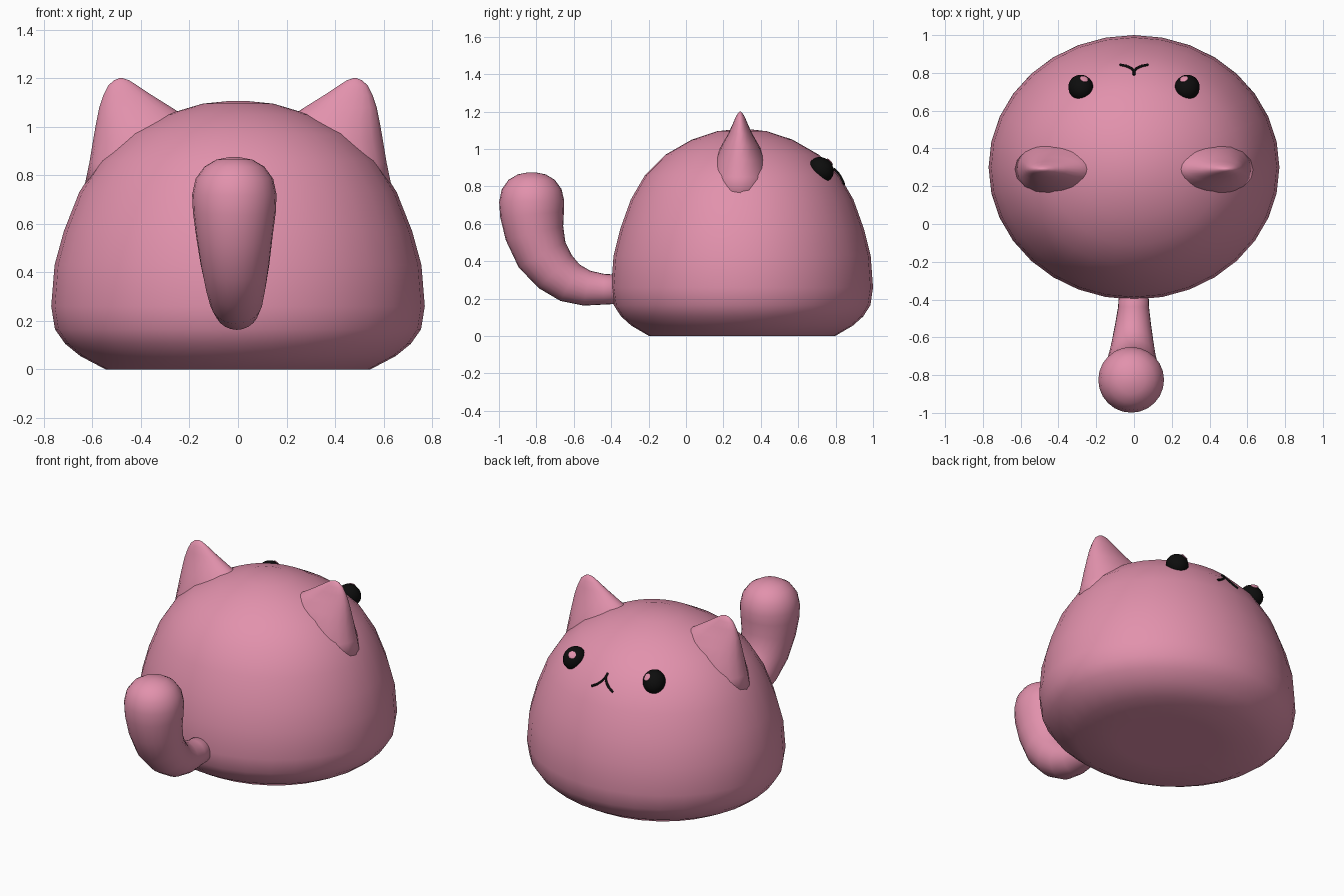
import bpy, bmesh
from math import sin, cos, pi
from mathutils import Vector
from mathutils.bvhtree import BVHTree

cube = bpy.data.objects.get("Cube")
if cube:
    bpy.data.objects.remove(cube)


def material(name, rgb, rough):
    m = bpy.data.materials.new(name)
    m.use_nodes = True
    m.diffuse_color = (*rgb, 1)
    bsdf = m.node_tree.nodes["Principled BSDF"]
    bsdf.inputs["Base Color"].default_value = (*rgb, 1)
    bsdf.inputs["Roughness"].default_value = rough
    return m


PINK = material("soft pink", (0.76, 0.285, 0.415), 0.6)
BLACK = material("black", (0.004, 0.004, 0.004), 0.5)


def finish(name, bm, mat):
    """Turn a bmesh into a smooth shaded object."""
    bmesh.ops.recalc_face_normals(bm, faces=bm.faces)
    for f in bm.faces:
        f.smooth = True
    mesh = bpy.data.meshes.new(name)
    bm.to_mesh(mesh)
    mesh.materials.append(mat)
    ob = bpy.data.objects.new(name, mesh)
    bpy.context.collection.objects.link(ob)
    return ob


def loft(rings, sides):
    """Skin rings given as (centre, half axis u, half axis v); ends are fans."""
    bm = bmesh.new()
    loops = []
    for c, u, v in rings:
        angles = [2 * pi * i / sides for i in range(sides)]
        loops.append([bm.verts.new(c + u * cos(a) + v * sin(a)) for a in angles])
    for a, b in zip(loops, loops[1:]):
        for i in range(sides):
            j = (i + 1) % sides
            bm.faces.new((a[i], a[j], b[j], b[i]))
    for end, ring in ((loops[0], rings[0]), (loops[-1], rings[-1])):
        tip = bm.verts.new(ring[0])
        for i in range(sides):
            bm.faces.new((end[i], end[(i + 1) % sides], tip))
    return bm


# Body: squat oval dome, (height, relative radius)
PROFILE = [(0, 0.4), (0, 0.71), (0.055, 0.845), (0.105, 0.925), (0.165, 0.98),
           (0.26, 1), (0.43, 0.982), (0.57, 0.932), (0.73, 0.85), (0.86, 0.742),
           (0.97, 0.585), (1.05, 0.385), (1.095, 0.19), (1.106, 0.05)]
body_bm = loft([(Vector((0, 0.3, z)), Vector((0.77 * r, 0, 0)), Vector((0, 0.7 * r, 0)))
                for z, r in PROFILE], 32)
finish("body", body_bm, PINK)
body_tree = BVHTree.FromBMesh(body_bm)


def on_body(x, y):
    """Point and normal on the dome above (x, y)."""
    point, normal, _, _ = body_tree.ray_cast(Vector((x, y, 3)), Vector((0, 0, -1)))
    return point, (normal if normal.z > 0 else -normal)


# Ears: flared cones, (height, inner x, outer x, half depth)
EAR = [(0.73, 0.3, 0.638, 0.15), (0.85, 0.2, 0.613, 0.155), (0.94, 0.14, 0.598, 0.135),
       (1.02, 0.18, 0.584, 0.1), (1.08, 0.275, 0.572, 0.065), (1.13, 0.355, 0.555, 0.042),
       (1.17, 0.415, 0.535, 0.025), (1.192, 0.45, 0.51, 0.012), (1.2, 0.475, 0.49, 0.003)]
for side, label in ((1, "left"), (-1, "right")):
    rings = [(Vector((side * (a + b) / 2, 0.29, z)), Vector(((b - a) / 2, 0, 0)),
              Vector((0, d, 0))) for z, a, b, d in EAR]
    finish(label + "_ear", loft(rings, 20), PINK)

# Tail: thickening tube that curls upward, (y, z, radius)
TAIL = [(-0.3, 0.25, 0.075), (-0.44, 0.25, 0.082), (-0.53, 0.256, 0.095),
        (-0.62, 0.285, 0.11), (-0.7, 0.345, 0.125), (-0.77, 0.435, 0.142),
        (-0.81, 0.55, 0.158), (-0.823, 0.65, 0.171), (-0.825, 0.72, 0.174),
        (-0.825, 0.785, 0.16), (-0.825, 0.835, 0.124), (-0.825, 0.864, 0.075),
        (-0.825, 0.875, 0.02)]
rings = []
for i, (y, z, r) in enumerate(TAIL):
    before, after = TAIL[max(i - 1, 0)], TAIL[min(i + 1, len(TAIL) - 1)]
    along = Vector((0, after[0] - before[0], after[1] - before[1])).normalized()
    across = Vector((1, 0, 0))
    shift = -0.015 * min(1, i / 6)
    rings.append((Vector((shift, y, z)), across * r, along.cross(across) * r))
finish("tail", loft(rings, 24), PINK)


def button(name, centre, normal, size, mat):
    """Ellipsoid whose local z points along the normal."""
    bm = bmesh.new()
    bmesh.ops.create_uvsphere(bm, u_segments=24, v_segments=14, radius=1)
    bmesh.ops.scale(bm, vec=size, verts=bm.verts)
    ob = finish(name, bm, mat)
    ob.rotation_euler = normal.to_track_quat("Z", "Y").to_euler()
    ob.location = centre


# Eyes with a small highlight plate
for side, label in ((1, "left"), (-1, "right")):
    spot, normal = on_body(side * 0.28, 0.72)
    centre = spot + normal * 0.005
    button(label + "_eye", centre, normal, (0.066, 0.072, 0.062), BLACK)
    glance = Vector((-side * 0.017, 0.045, 0.04)).normalized()
    button(label + "_eye_highlight", centre + glance * 0.063, glance,
           (0.023, 0.023, 0.005), PINK)

# Mouth: three thin strokes lying on the dome
STROKES = {"mouth_stem": [(0, 0.787), (0, 0.8), (0, 0.815)]}
for side, label in ((1, "left"), (-1, "right")):
    STROKES["mouth_" + label] = [(0, 0.808), (side * 0.018, 0.824),
                                 (side * 0.042, 0.834), (side * 0.074, 0.841)]
for name, path in STROKES.items():
    curve = bpy.data.curves.new(name, "CURVE")
    curve.dimensions = "3D"
    curve.bevel_depth = 0.007
    curve.bevel_resolution = 2
    curve.use_fill_caps = True
    line = curve.splines.new("POLY")
    line.points.add(len(path) - 1)
    for p, (x, y) in zip(line.points, path):
        spot, normal = on_body(x, y)
        p.co = (*(spot + normal * 0.003), 1)
    curve.materials.append(BLACK)
    bpy.context.collection.objects.link(bpy.data.objects.new(name, curve))
body_bm.free()
